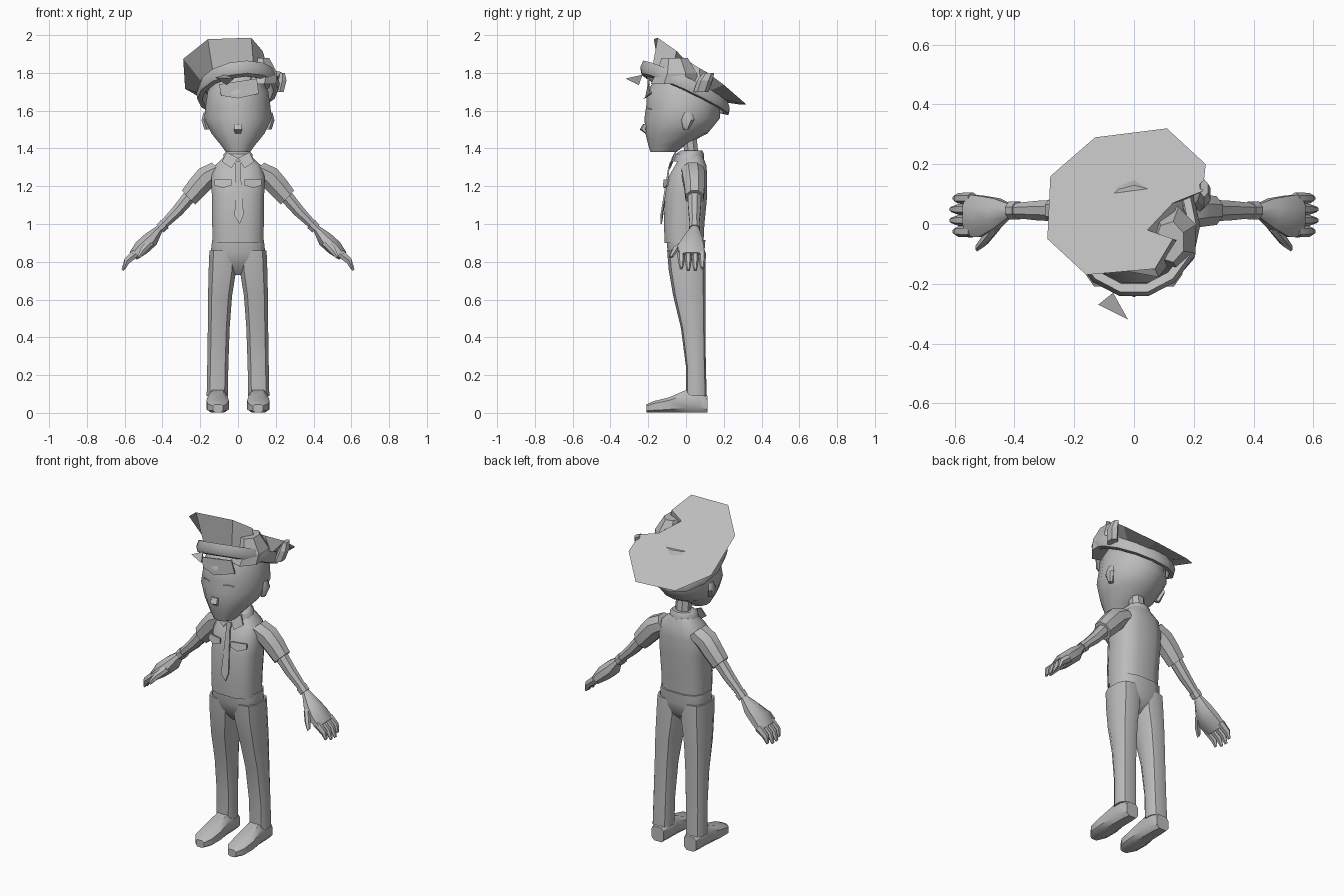
import bpy, math
from mathutils import Vector

grey = bpy.data.materials.new("plain grey")
grey.diffuse_color = (0.5, 0.5, 0.5, 1)


def make(name, verts, faces, smooth=True):
    me = bpy.data.meshes.new(name)
    me.from_pydata([tuple(v) for v in verts], [], faces)
    me.materials.append(grey)
    ob = bpy.data.objects.new(name, me)
    bpy.context.collection.objects.link(ob)
    bpy.ops.object.select_all(action='DESELECT')
    bpy.context.view_layer.objects.active = ob
    ob.select_set(True)
    bpy.ops.object.mode_set(mode='EDIT')
    bpy.ops.mesh.select_all(action='SELECT')
    bpy.ops.mesh.normals_make_consistent(inside=False)
    bpy.ops.object.mode_set(mode='OBJECT')
    if smooth:
        bpy.ops.object.shade_smooth_by_angle(angle=math.radians(40))
    return ob


def loft(name, rings, n=10, u=(1, 0, 0), v=(0, 1, 0), power=1.0, smooth=True):
    """Skin over rings (x, y, z, half size along u, half size along v)."""
    u, v, verts, faces = Vector(u), Vector(v), [], []
    for x, y, z, a, b in rings:
        for i in range(n):
            t = 2 * math.pi * (i + 0.5) / n
            c, s = math.cos(t), math.sin(t)
            verts.append(Vector((x, y, z))
                         + u * a * math.copysign(abs(c) ** power, c)
                         + v * b * math.copysign(abs(s) ** power, s))
    for r in range(len(rings) - 1):
        for i in range(n):
            j = (i + 1) % n
            faces.append((r * n + i, r * n + j, r * n + n + j, r * n + n + i))
    faces += [tuple(range(n)), tuple(range((len(rings) - 1) * n, len(rings) * n))]
    return make(name, verts, faces, smooth)


def plate(name, pts, depth=0.008):
    """Thin flat patch pushed back along y."""
    n = len(pts)
    verts = list(pts) + [(x, y + depth, z) for x, y, z in pts]
    faces = [tuple(range(n)), tuple(range(n, 2 * n))]
    faces += [(i, (i + 1) % n, n + (i + 1) % n, n + i) for i in range(n)]
    return make(name, verts, faces, False)


# shirt, collar and neck
loft("shirt", [(0, -0.01, 0.90, 0.138, 0.105), (0, -0.01, 1.0, 0.14, 0.11),
               (0, 0, 1.15, 0.142, 0.115), (0, 0.01, 1.25, 0.145, 0.105),
               (0, 0.025, 1.31, 0.125, 0.085), (0, 0.03, 1.36, 0.07, 0.06)], 12, power=0.7)
loft("collar", [(0, 0.015, 1.33, 0.085, 0.08), (0, 0.02, 1.37, 0.08, 0.075),
                (0, 0.03, 1.39, 0.06, 0.055)], 10)
loft("neck", [(0, 0.03, 1.36, 0.045, 0.04), (0, 0.02, 1.45, 0.045, 0.04)], 8)
for s in (-1, 1):
    plate("collar_flap", [(0, -0.075, 1.35), (s * 0.06, -0.06, 1.38),
                          (s * 0.085, -0.075, 1.33), (s * 0.035, -0.09, 1.295)])
    plate("pocket_flap", [(s * 0.035, -0.118, 1.235), (s * 0.125, -0.095, 1.235),
                          (s * 0.125, -0.10, 1.205), (s * 0.08, -0.119, 1.19),
                          (s * 0.035, -0.122, 1.205)])
plate("tie", [(-0.018, -0.085, 1.33), (0.018, -0.085, 1.33), (0.012, -0.095, 1.295),
              (0.03, -0.135, 1.05), (0.01, -0.135, 1.0), (-0.018, -0.135, 1.04),
              (-0.012, -0.095, 1.295)])

# trousers: hips and two legs
loft("hips", [(0, 0, 0.73, 0.02, 0.04), (0, 0.005, 0.78, 0.125, 0.085),
              (0, 0, 0.85, 0.148, 0.10), (0, 0, 0.915, 0.14, 0.105)], 12, power=0.7)
for s in (-1, 1):
    loft("trouser_leg", [(s * 0.11, 0.055, 0.09, 0.058, 0.055),
                         (s * 0.107, 0.052, 0.25, 0.058, 0.053),
                         (s * 0.102, 0.038, 0.45, 0.06, 0.065),
                         (s * 0.095, 0.018, 0.62, 0.066, 0.086),
                         (s * 0.082, 0.006, 0.76, 0.076, 0.098),
                         (s * 0.08, 0, 0.86, 0.074, 0.10)], 10, power=0.75)
    # shoe: cross-sections from heel to toe, on a flat sole
    loft("shoe", [(s * 0.107, 0.115, 0.045, 0.042, 0.045),
                  (s * 0.107, 0.07, 0.06, 0.05, 0.06),
                  (s * 0.107, 0.0, 0.062, 0.052, 0.062),
                  (s * 0.108, -0.09, 0.042, 0.062, 0.042),
                  (s * 0.108, -0.17, 0.032, 0.056, 0.032),
                  (s * 0.106, -0.21, 0.024, 0.028, 0.022)], 8, v=(0, 0, 1), power=0.6)

# arms
for s in (-1, 1):
    across = (s * 0.7, 0, 0.71)
    loft("sleeve", [(s * 0.10, 0.035, 1.285, 0.06, 0.065), (s * 0.165, 0.04, 1.25, 0.065, 0.064),
                    (s * 0.215, 0.045, 1.195, 0.062, 0.058),
                    (s * 0.262, 0.045, 1.14, 0.055, 0.052)], 8, u=across)
    loft("forearm", [(s * 0.24, 0.045, 1.165, 0.04, 0.04), (s * 0.32, 0.045, 1.07, 0.034, 0.035),
                     (s * 0.42, 0.045, 0.97, 0.022, 0.024)], 8, u=across)
    loft("cuff", [(s * 0.388, 0.045, 1.0, 0.032, 0.032),
                  (s * 0.412, 0.045, 0.975, 0.03, 0.032)], 8, u=across)
    loft("hand", [(s * 0.415, 0.045, 0.975, 0.022, 0.024), (s * 0.46, 0.035, 0.92, 0.045, 0.055),
                  (s * 0.51, 0.025, 0.875, 0.045, 0.075),
                  (s * 0.555, 0.03, 0.83, 0.03, 0.075)], 8, u=across)
    for k in range(4):
        y = -0.025 + 0.037 * k
        e = 0.01 if k in (1, 2) else 0
        loft("finger", [(s * 0.54, y, 0.845, 0.025, 0.02),
                        (s * 0.588, y, 0.805, 0.02, 0.018),
                        (s * (0.602 + e), y, 0.765 - e, 0.008, 0.009)], 6, u=across)
    loft("thumb", [(s * 0.46, -0.005, 0.905, 0.022, 0.022), (s * 0.5, -0.055, 0.865, 0.02, 0.02),
                   (s * 0.525, -0.08, 0.825, 0.01, 0.012)], 6, u=across)

# head with tapered jaw
head = [(0, -0.12, 1.38, 0.065, 0.068), (0, -0.10, 1.42, 0.095, 0.10),
        (0, -0.05, 1.48, 0.145, 0.165), (0, -0.02, 1.56, 0.183, 0.20),
        (0, -0.015, 1.63, 0.175, 0.195), (0, -0.015, 1.70, 0.165, 0.195),
        (0, -0.01, 1.78, 0.12, 0.14)]
loft("head", head, 14)
loft("nose", [(0, -0.215, 1.53, 0.022, 0.012), (0, -0.225, 1.50, 0.025, 0.02),
              (0, -0.20, 1.475, 0.015, 0.01)], 6)
plate("mouth", [(-0.045, -0.188, 1.44), (0.045, -0.188, 1.44), (0.03, -0.192, 1.425),
                (-0.03, -0.192, 1.425)])
for s in (-1, 1):
    plate("brow", [(s * 0.045, -0.207, 1.61), (s * 0.075, -0.198, 1.615),
                   (s * 0.10, -0.183, 1.605), (s * 0.075, -0.198, 1.607)])
    loft("ear", [(s * 0.165, 0.0, 1.50, 0.015, 0.015), (s * 0.18, 0.01, 1.55, 0.015, 0.035),
                 (s * 0.172, 0.01, 1.59, 0.012, 0.02)], 6)

# cap: tilted band around the head
def band_z(x, y):
    return 1.71 + 0.12 * x - 0.46 * y

N = 14
verts, faces = [], []
for scale, dz in ((0.88, -0.03), (1.0, -0.025), (1.03, 0.005), (0.97, 0.045), (0.85, 0.04)):
    for i in range(N):
        t = 2 * math.pi * i / N
        x, y = 0.0 + 0.215 * scale * math.cos(t), -0.005 + 0.235 * scale * math.sin(t)
        verts.append((x, y, band_z(x, y) + dz))
for r in range(5):
    q = (r + 1) % 5
    for i in range(N):
        j = (i + 1) % N
        faces.append((r * N + i, r * N + j, q * N + j, q * N + i))
make("cap_band", verts, faces)

# cap: wide slanted crown with a dented front corner, tapering to the band
outline = [(-0.29, -0.05), (-0.28, 0.16), (-0.13, 0.29), (0.11, 0.32), (0.24, 0.20),
           (0.23, 0.11), (0.13, 0.07), (0.045, -0.02), (0.13, -0.05), (0.07, -0.15),
           (-0.16, -0.17)]
top = [(x, y, 1.865 + 0.1 * x - 0.76 * y) for x, y in outline]
base = []
for x, y in outline:
    a = math.atan2(y / 0.2, x / 0.18)
    bx, by = 0.18 * math.cos(a), 0.2 * math.sin(a)
    base.append((bx, by, band_z(bx, by) + 0.03))
n = len(top)
make("cap_crown", top + base, [tuple(range(n)), tuple(range(n, 2 * n))]
     + [(i, (i + 1) % n, n + (i + 1) % n, n + i) for i in range(n)], False)

# cap: crumpled side fold filling the dent, visor and trim pieces
loft("cap_fold", [(0.12, -0.06, 1.74, 0.09, 0.13), (0.13, -0.05, 1.80, 0.085, 0.11),
                  (0.12, -0.06, 1.88, 0.05, 0.07)], 7, smooth=False)
plate("visor", [(-0.10, -0.205, 1.74), (0.10, -0.205, 1.77), (0.11, -0.19, 1.69),
                (0.0, -0.225, 1.665), (-0.09, -0.20, 1.68)])
make("visor_tip", [(-0.12, -0.27, 1.775), (-0.07, -0.23, 1.79), (-0.02, -0.32, 1.77),
                   (-0.06, -0.25, 1.735)],
     [(0, 1, 2), (0, 1, 3), (1, 2, 3), (0, 2, 3)], False)
loft("cap_button", [(0.22, 0.08, 1.70, 0.025, 0.04), (0.235, 0.10, 1.76, 0.025, 0.04),
                    (0.235, 0.12, 1.80, 0.015, 0.03)], 6, smooth=False)
